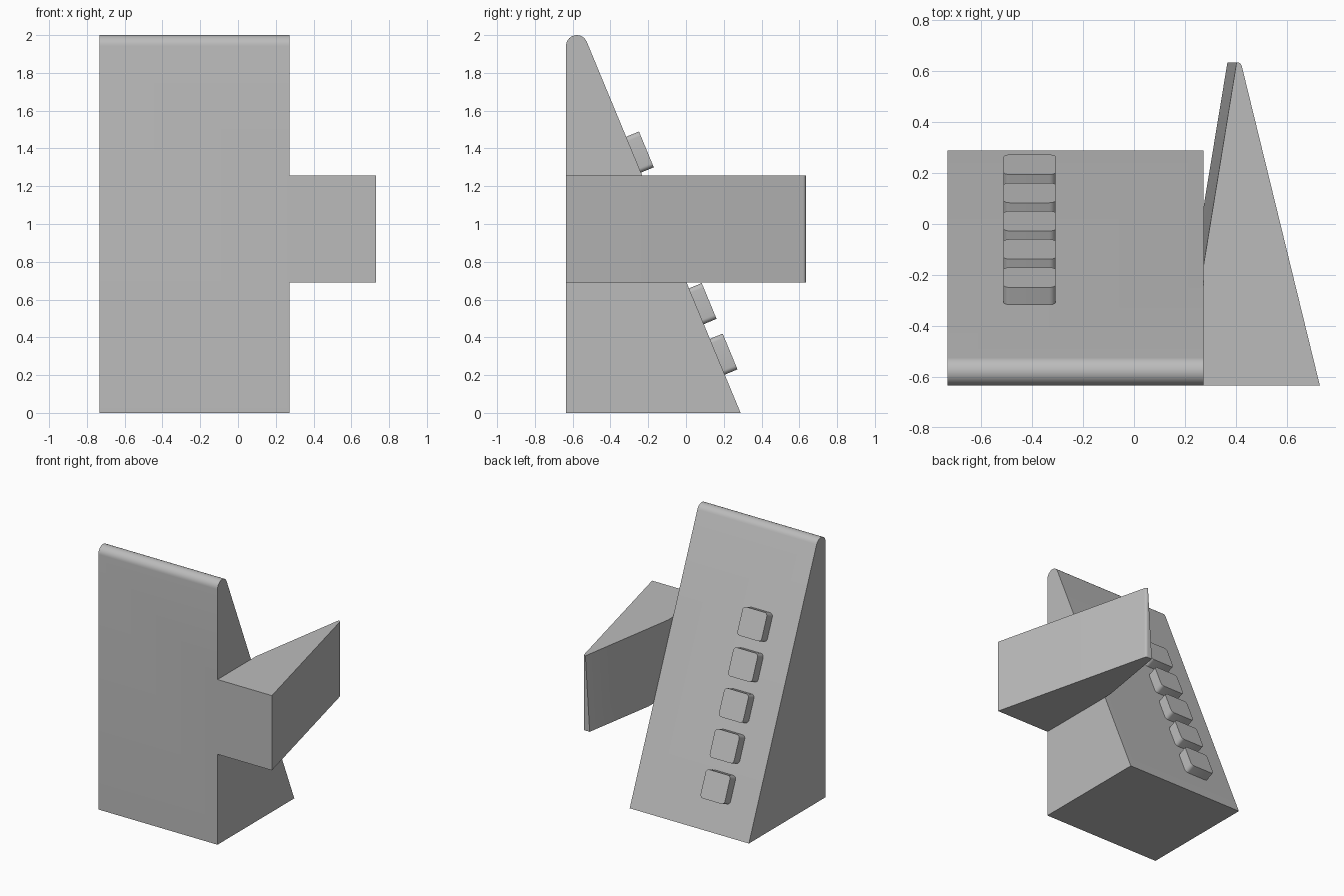
import bpy
import bmesh
from math import radians, sin, cos, pi
from mathutils import Vector, Matrix

old = bpy.data.objects.get("Cube")
if old:
    bpy.data.objects.remove(old, do_unlink=True)

grey = bpy.data.materials.new("plain grey")
grey.use_nodes = True
COLOUR = (0.5, 0.5, 0.5, 1)
grey.diffuse_color = COLOUR
grey.node_tree.nodes["Principled BSDF"].inputs["Base Color"].default_value = COLOUR


def arc(cx, cy, radius, start, end, steps):
    """Points on a circular arc, angles in degrees."""
    angles = [radians(start + (end - start) * i / steps) for i in range(steps + 1)]
    return [(cx + radius * cos(a), cy + radius * sin(a)) for a in angles]


def loft(name, ring_a, ring_b):
    """Closed solid between two matching outlines."""
    bm = bmesh.new()
    a = [bm.verts.new(p) for p in ring_a]
    b = [bm.verts.new(p) for p in ring_b]
    bm.faces.new(a)
    bm.faces.new(b)
    for i in range(len(a)):
        j = (i + 1) % len(a)
        bm.faces.new((a[i], a[j], b[j], b[i]))
    bmesh.ops.recalc_face_normals(bm, faces=bm.faces)
    mesh = bpy.data.meshes.new(name)
    bm.to_mesh(mesh)
    bm.free()
    mesh.materials.append(grey)
    obj = bpy.data.objects.new(name, mesh)
    bpy.context.collection.objects.link(obj)
    return obj


def smooth(obj):
    bpy.ops.object.select_all(action="DESELECT")
    obj.select_set(True)
    bpy.context.view_layer.objects.active = obj
    bpy.ops.object.shade_smooth_by_angle(angle=radians(30))


# Wedge body: side profile with a rounded top, swept across x
FRONT, TILT = -0.635, 22.5
LEFT, RIGHT = -0.732, 0.272
profile = [(FRONT, 0), (0.289, 0)] + arc(-0.578, 1.943, 0.057, TILT, 180, 14)
body = loft("wedge_body",
            [(LEFT, y, z) for y, z in profile],
            [(RIGHT, y, z) for y, z in profile])

# Side fin: tapering plan whose inner face leans between bottom and top
fin_outer = [(RIGHT, FRONT), (0.73, FRONT)] + arc(0.404, 0.615, 0.02, 14, 90, 6)
fin_low = fin_outer + [(0.367, 0.635), (RIGHT, 0.06)]
fin_high = fin_outer + [(0.403, 0.635), (RIGHT, -0.17)]
fin = loft("side_fin",
           [(x, y, 0.689) for x, y in fin_low],
           [(x, y, 1.258) for x, y in fin_high])

# Join the fin and body into one skin
union = body.modifiers.new("join_fin", "BOOLEAN")
union.operation = "UNION"
union.solver = "EXACT"
union.object = fin
bpy.context.view_layer.objects.active = body
bpy.ops.object.modifier_apply(modifier=union.name)
bpy.data.objects.remove(fin, do_unlink=True)
smooth(body)

# Row of five rounded buttons down the sloping back
HALF, CORNER, THICK = 0.1025, 0.025, 0.073
outline = []
for k in range(4):
    a = radians(45 + 90 * k)
    inner = (HALF - CORNER) * 2 ** 0.5
    outline += arc(inner * cos(a), inner * sin(a), CORNER, 90 * k, 90 * k + 90, 6)
t = radians(TILT)
up_slope = Vector((0, -sin(t), cos(t)))
outward = Vector((0, cos(t), sin(t)))
for n in range(5):
    z = 0.297 + 0.2675 * n
    centre = Vector((-0.41, 0.289 - z * sin(t) / cos(t), z))

    def ring(depth):
        return [centre + Vector((u, 0, 0)) + up_slope * v + outward * depth
                for u, v in outline]

    smooth(loft(f"button_{n + 1}", ring(-0.01), ring(THICK)))
